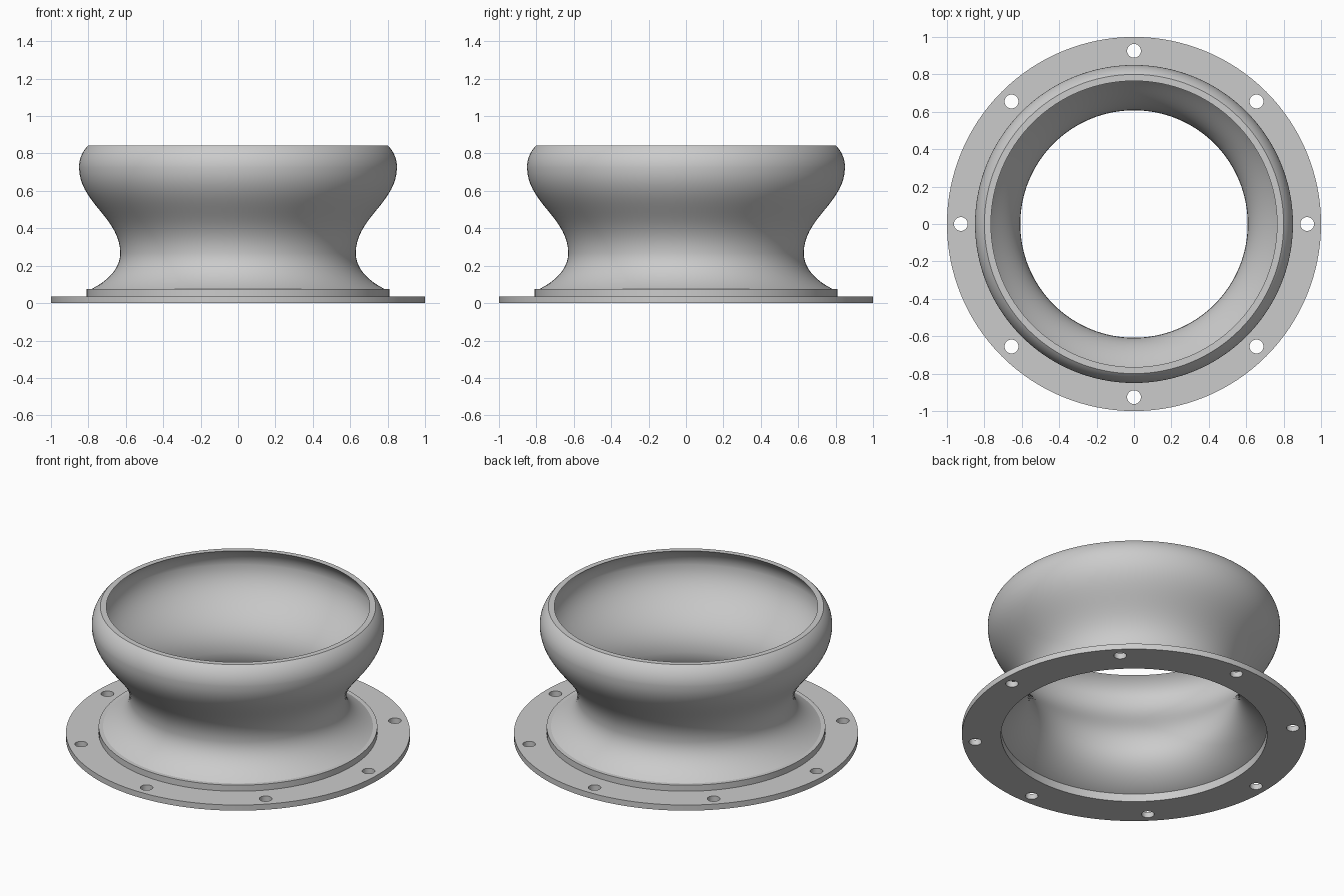
import bpy, bmesh, math
from mathutils import Vector, Matrix
from mathutils.geometry import interpolate_bezier

SIDES = 128
HOLES = 8

cube = bpy.data.objects.get("Cube")
if cube:
    bpy.data.objects.remove(cube, do_unlink=True)

# One light grey for the whole part
grey = bpy.data.materials.new("light grey")
grey.use_nodes = True
colour = (0.6, 0.6, 0.6, 1)
grey.diffuse_color = colour
grey.node_tree.nodes["Principled BSDF"].inputs["Base Color"].default_value = colour


def finish(name, bm):
    bmesh.ops.recalc_face_normals(bm, faces=bm.faces)
    mesh = bpy.data.meshes.new(name)
    bm.to_mesh(mesh)
    bm.free()
    mesh.materials.append(grey)
    obj = bpy.data.objects.new(name, mesh)
    bpy.context.collection.objects.link(obj)
    bpy.ops.object.select_all(action="DESELECT")
    obj.select_set(True)
    bpy.context.view_layer.objects.active = obj
    bpy.ops.object.shade_smooth_by_angle(angle=math.radians(30))


def lathe(name, profile):
    """Revolve a closed (radius, height) profile around z."""
    bm = bmesh.new()
    verts = [bm.verts.new((r, 0, z)) for r, z in profile]
    edges = [bm.edges.new((v, verts[i - 1])) for i, v in enumerate(verts)]
    bmesh.ops.spin(bm, geom=verts + edges, axis=(0, 0, 1), cent=(0, 0, 0),
                   angle=math.tau, steps=SIDES, use_merge=True)
    bmesh.ops.remove_doubles(bm, verts=bm.verts, dist=1e-5)
    finish(name, bm)


def wall(points):
    """Chain of bezier spans; every third point lies on the curve."""
    pts = [Vector((r, z, 0)) for r, z in points]
    out = []
    for i in range(0, len(pts) - 1, 3):
        span = interpolate_bezier(*pts[i:i + 4], 18)
        out += [(p.x, p.y) for p in span[(1 if i else 0):]]
    return out


# Flared body: thin shell with a waist and a rolled-in rim
outer = wall([(0.795, 0.07), (0.72, 0.105), (0.63, 0.17), (0.63, 0.267),
              (0.63, 0.457), (0.85, 0.537), (0.85, 0.727),
              (0.85, 0.78), (0.825, 0.82), (0.80, 0.843)])
inner = wall([(0.774, 0.05), (0.70, 0.085), (0.608, 0.16), (0.608, 0.267),
              (0.608, 0.467), (0.828, 0.547), (0.828, 0.727),
              (0.828, 0.775), (0.80, 0.815), (0.765, 0.843)])
lathe("flared_body", outer + inner[::-1])

# Collar joining the body to the flange
lathe("collar", [(0.773, 0.035), (0.81, 0.035), (0.81, 0.075), (0.773, 0.075)])

# Flange plate with a bore and a ring of bolt holes
bm = bmesh.new()


def ring(radius, sides, centre=(0, 0, 0)):
    bmesh.ops.create_circle(bm, radius=radius, segments=sides,
                            matrix=Matrix.Translation(centre))


ring(1.0, SIDES)
ring(0.773, SIDES)
for i in range(HOLES):
    a = math.tau * i / HOLES
    ring(0.037, 32, (0.926 * math.cos(a), 0.926 * math.sin(a), 0))
bmesh.ops.triangle_fill(bm, edges=bm.edges[:], use_beauty=True, normal=(0, 0, 1))
top = bmesh.ops.extrude_face_region(bm, geom=bm.faces[:], use_keep_orig=True)
bmesh.ops.translate(bm, vec=(0, 0, 0.036),
                    verts=[g for g in top["geom"] if isinstance(g, bmesh.types.BMVert)])
finish("flange", bm)
